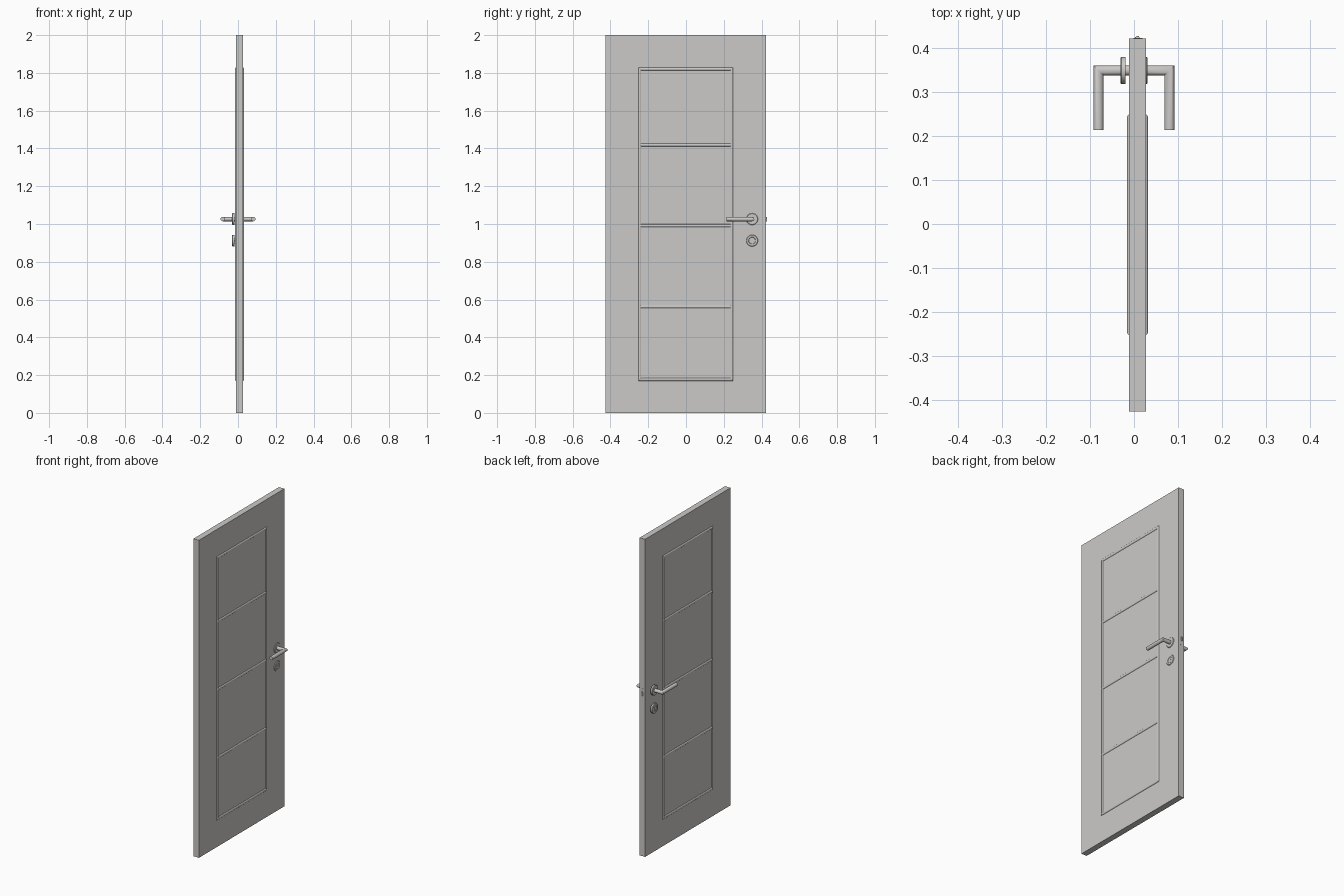
import bpy, bmesh, math

if "Cube" in bpy.data.objects:
    bpy.data.objects.remove(bpy.data.objects["Cube"])

grey = bpy.data.materials.new("warm_grey")
grey.diffuse_color = (0.6, 0.59, 0.575, 1)
grey.use_nodes = True
grey.node_tree.nodes["Principled BSDF"].inputs["Base Color"].default_value = grey.diffuse_color

X0, X1 = -0.011, 0.027          # slab faces
HY, HZ, KZ = 0.35, 1.026, 0.912  # handle and keyhole positions


def finish(name, bm, smooth=False):
    bmesh.ops.recalc_face_normals(bm, faces=bm.faces)
    me = bpy.data.meshes.new(name)
    bm.to_mesh(me)
    bm.free()
    me.materials.append(grey)
    ob = bpy.data.objects.new(name, me)
    bpy.context.collection.objects.link(ob)
    if smooth:
        bpy.ops.object.select_all(action='DESELECT')
        ob.select_set(True)
        bpy.context.view_layer.objects.active = ob
        bpy.ops.object.shade_smooth_by_angle(angle=math.radians(35))
    return ob


def box(name, lo, hi):
    bm = bmesh.new()
    bmesh.ops.create_cube(bm, size=1)
    for v in bm.verts:
        v.co = [lo[i] + (v.co[i] + 0.5) * (hi[i] - lo[i]) for i in range(3)]
    return finish(name, bm)


def loft(name, rings):
    """Skin a list of equal-sized rings and cap both ends."""
    bm = bmesh.new()
    vs = [[bm.verts.new(p) for p in r] for r in rings]
    n = len(vs[0])
    for a, b in zip(vs, vs[1:]):
        for i in range(n):
            j = (i + 1) % n
            bm.faces.new((a[i], a[j], b[j], b[i]))
    bm.faces.new(vs[0])
    bm.faces.new(vs[-1])
    return finish(name, bm, True)


def turned(name, y, z, profile, n=32):
    """Turn (x, radius) points about an axis along x."""
    t = [2 * math.pi * i / n for i in range(n)]
    return loft(name, [[(x, y + r * math.cos(a), z + r * math.sin(a)) for a in t]
                       for x, r in profile])


# door slab
box("door_slab", (X0, -0.427, 0), (X1, 0.423, 2))

# rounded mouldings on both faces: mitred outer frame and three cross rails
W, H = 0.008, 0.006
YA, YB, ZA, ZB = -0.245, 0.242, 0.177, 1.821
arc = [(W * math.cos(math.pi * i / 8), H * math.sin(math.pi * i / 8)) for i in range(9)]
for side, face, s in (("left", X0, -1), ("right", X1, 1)):
    def xpos(h):
        return face + s * (h - 0.001)

    corners = [(YA, ZA, -1, -1), (YB, ZA, 1, -1), (YB, ZB, 1, 1), (YA, ZB, -1, 1)]
    for k, part in enumerate(("bottom", "front", "top", "rear")):
        rings = [[(xpos(h), y + dy * w, z + dz * w) for w, h in arc]
                 for y, z, dy, dz in (corners[k], corners[(k + 1) % 4])]
        loft(f"{part}_moulding_{side}", rings)
    for k, z in enumerate((0.562, 0.991, 1.419)):
        loft(f"cross_rail_{k + 1}_{side}",
             [[(xpos(h), y, z + w) for w, h in arc] for y in (YA, YB)])

# lever handles, rosettes and keyhole plates on both faces
R, N = 0.0115, 24
ang = [2 * math.pi * i / N for i in range(N)]
for side, s in (("left", -1), ("right", 1)):
    sec = [(R * math.cos(a), R * math.sin(a)) for a in ang]
    loft(f"lever_handle_{side}", [
        [(0, HY + a, HZ + b) for a, b in sec],
        [(s * (0.081 + a), HY + a, HZ + b) for a, b in sec],
        [(s * (0.081 + a), 0.214, HZ + b) for a, b in sec]])
    turned(f"handle_rosette_{side}", HY, HZ,
           [(s * 0.019, 0.031), (s * 0.0285, 0.031), (s * 0.031, 0.0285)])
    turned(f"keyhole_rosette_{side}", HY, KZ,
           [(s * 0.019, 0.031), (s * 0.0285, 0.031), (s * 0.031, 0.0285),
            (s * 0.031, 0.019), (s * 0.029, 0.017)])
    # lock cylinder with its lower tongue
    turned(f"lock_cylinder_{side}", HY, KZ + 0.005, [(0, 0.0085), (s * 0.031, 0.0085)])
    box(f"lock_tongue_{side}", (min(0, s * 0.031), HY - 0.005, KZ - 0.015),
        (max(0, s * 0.031), HY + 0.005, KZ + 0.002))

# latch plate and wedge-shaped latch on the opening edge
box("latch_plate", (-0.001, 0.42, 0.985), (0.019, 0.4242, 1.055))
loft("latch_bolt", [[(0.002, 0.42, z), (0.002, 0.425, z), (0.007, 0.429, z),
                     (0.011, 0.429, z), (0.014, 0.42, z)] for z in (1.012, 1.036)])
